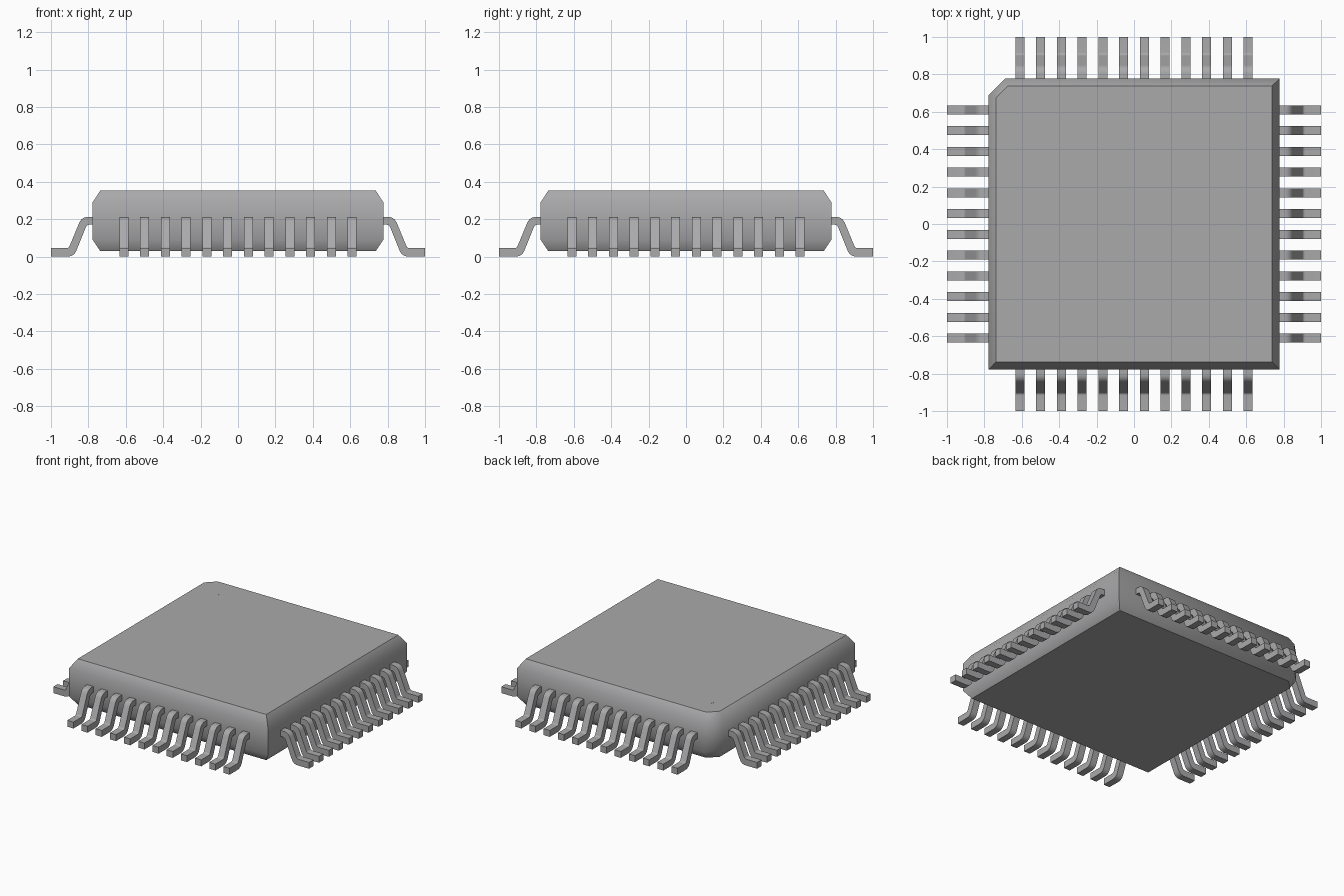
import bpy
import bmesh
import math
from mathutils import Matrix, Vector

if "Cube" in bpy.data.objects:
    bpy.data.objects.remove(bpy.data.objects["Cube"], do_unlink=True)

grey = bpy.data.materials.new("grey")
grey.use_nodes = True
grey.diffuse_color = (0.4, 0.4, 0.41, 1)
grey.node_tree.nodes["Principled BSDF"].inputs["Base Color"].default_value = grey.diffuse_color


def finish(bm, name, angle):
    """Turn a bmesh into a named object, smooth below the given angle."""
    bmesh.ops.recalc_face_normals(bm, faces=bm.faces)
    mesh = bpy.data.meshes.new(name)
    bm.to_mesh(mesh)
    bm.free()
    mesh.materials.append(grey)
    obj = bpy.data.objects.new(name, mesh)
    bpy.context.collection.objects.link(obj)
    bpy.ops.object.select_all(action='DESELECT')
    obj.select_set(True)
    bpy.context.view_layer.objects.active = obj
    bpy.ops.object.shade_smooth_by_angle(angle=math.radians(angle))
    return obj


def skin(bm, rings):
    """Bridge equal rings of points and cap both ends."""
    loops = [[bm.verts.new(p) for p in ring] for ring in rings]
    for a, b in zip(loops, loops[1:]):
        for i in range(len(a)):
            j = (i + 1) % len(a)
            bm.faces.new((a[i], a[j], b[j], b[i]))
    bm.faces.new(loops[0])
    bm.faces.new(loops[-1])


def outline(half, cut, z):
    """Square with its back right corner cut off."""
    return [(-half, -half, z), (half, -half, z), (half, half, z),
            (-cut, half, z), (-half, cut, z)]


def rounded(path, steps=5):
    """Round the corners of a path; each point is (r, z, corner length)."""
    result = []
    for i, (r, z, size) in enumerate(path):
        p = Vector((r, z))
        if not size:
            result.append(p)
            continue
        a = p + (Vector(path[i - 1][:2]) - p).normalized() * size
        b = p + (Vector(path[i + 1][:2]) - p).normalized() * size
        for k in range(steps + 1):
            t = k / steps
            result.append(a * (1 - t) ** 2 + p * 2 * t * (1 - t) + b * t * t)
    return result


# Body with sloped upper and lower edges
bm = bmesh.new()
skin(bm, [outline(0.737, 0.675, 0.03), outline(0.777, 0.69, 0.09),
          outline(0.777, 0.69, 0.29), outline(0.737, 0.675, 0.352)])
finish(bm, "body", 50)

# Shallow pin marker beside the cut corner
bm = bmesh.new()
bmesh.ops.create_cone(bm, cap_ends=True, segments=32, radius1=0.04, radius2=0.04,
                      depth=0.004, matrix=Matrix.Translation((-0.59, 0.59, 0.3505)))
finish(bm, "pin_marker", 30)

# Bent leads, twelve on each side
upper = rounded([(0.77, 0.212, 0), (0.836, 0.212, 0.035), (0.905, 0.045, 0.012), (1, 0.045, 0)])
lower = rounded([(1, 0, 0), (0.877, 0, 0.035), (0.808, 0.17, 0.012), (0.77, 0.17, 0)])
profile = upper + lower
count, pitch, width = 12, 0.111, 0.048
for side, turn in (("left", 0), ("back", 90), ("right", 180), ("front", 270)):
    bm = bmesh.new()
    for i in range(count):
        y = (i - (count - 1) / 2) * pitch
        skin(bm, [[(p.x, y + s * width / 2, p.y) for p in profile] for s in (-1, 1)])
    bmesh.ops.rotate(bm, verts=bm.verts, matrix=Matrix.Rotation(math.radians(turn), 3, 'Z'))
    finish(bm, side + "_leads", 30)
